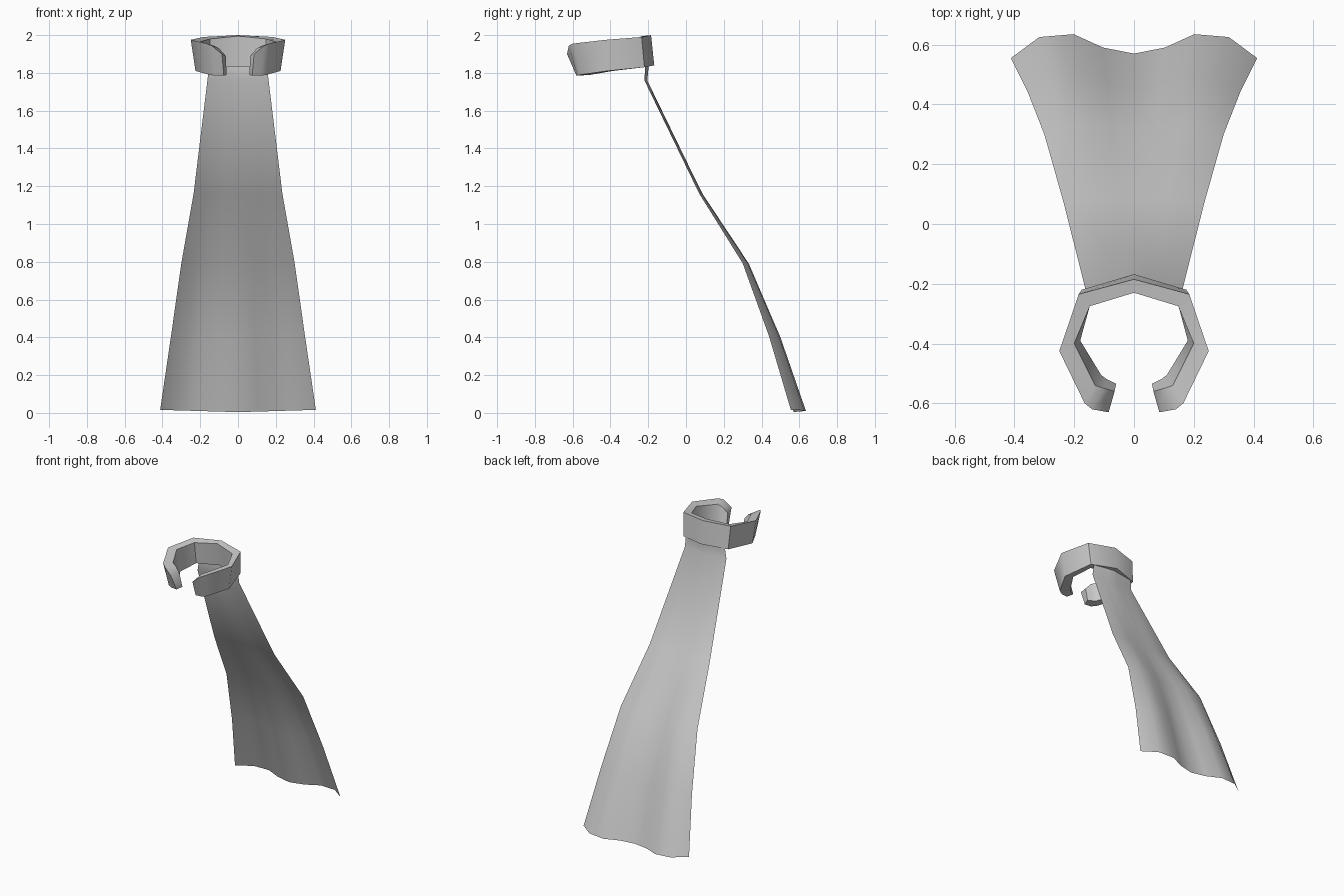
import bpy
import bmesh
from math import radians

default_cube = bpy.data.objects.get("Cube")
if default_cube:
    bpy.data.objects.remove(default_cube, do_unlink=True)


def make_material(name, colour):
    material = bpy.data.materials.new(name)
    material.use_nodes = True
    material.diffuse_color = colour
    for node in material.node_tree.nodes:
        if node.type == "BSDF_PRINCIPLED":
            node.inputs["Base Color"].default_value = colour
    return material


def mirrored_stations(half_stations):
    """Reflect a list of point rows across the centre plane."""
    reflected = [[(-x, y, z) for x, y, z in row] for row in half_stations[:0:-1]]
    return reflected + half_stations


def loft(name, stations, material, closed, smooth_angle):
    """Join neighbouring rows of points with quads, capping closed sections."""
    bm = bmesh.new()
    rows = [[bm.verts.new(point) for point in row] for row in stations]
    count = len(rows[0])
    spans = count if closed else count - 1
    for first, second in zip(rows, rows[1:]):
        for i in range(spans):
            j = (i + 1) % count
            bm.faces.new((first[i], first[j], second[j], second[i]))
    if closed:
        bm.faces.new(rows[0])
        bm.faces.new(rows[-1])
    bmesh.ops.recalc_face_normals(bm, faces=bm.faces[:])
    if not closed:
        # The sheet's normals point to the back
        if sum(face.normal.y for face in bm.faces) < 0:
            bmesh.ops.reverse_faces(bm, faces=bm.faces[:])
    mesh = bpy.data.meshes.new(name)
    bm.to_mesh(mesh)
    bm.free()
    mesh.materials.append(material)
    part = bpy.data.objects.new(name, mesh)
    bpy.context.collection.objects.link(part)
    bpy.ops.object.select_all(action="DESELECT")
    part.select_set(True)
    bpy.context.view_layer.objects.active = part
    bpy.ops.object.shade_smooth_by_angle(angle=radians(smooth_angle))
    return part


cloth = make_material("grey cloth", (0.6, 0.6, 0.6, 1))

# Collar: tilted open band; each station is outer top, outer bottom,
# inner bottom, inner top, from the back centre round to the front tip
collar_half = [
    [(0, -.185, 2), (0, -.168, 1.84), (0, -.21, 1.835), (0, -.23, 1.995)],
    [(.185, -.235, 1.99), (.175, -.22, 1.83), (.145, -.26, 1.83), (.148, -.275, 1.98)],
    [(.25, -.425, 1.975), (.225, -.42, 1.81), (.18, -.39, 1.81), (.2, -.4, 1.965)],
    [(.165, -.6, 1.955), (.15, -.56, 1.79), (.11, -.505, 1.79), (.13, -.54, 1.945)],
    [(.14, -.62, 1.945), (.12, -.575, 1.785), (.09, -.52, 1.79), (.1, -.55, 1.93)],
    [(.085, -.63, 1.9), (.075, -.58, 1.785), (.06, -.535, 1.79), (.065, -.56, 1.89)],
]
loft("collar", mirrored_stations(collar_half), cloth, True, 50)

# Cape: flaring sheet whose folds deepen toward the hem
cape_rows = [  # height, half width, edge y, fold depth, centre bow
    (1.86, .15, -.215, 0, .02),
    (1.76, .162, -.22, 0, .015),
    (1.16, .235, .07, .01, .015),
    (.79, .3, .3, .03, .005),
    (.4, .355, .44, .06, 0),
    (.01, .412, .555, .08, 0),
]
fold_columns = [(0, .19), (.25, .44), (.49, 1), (.77, .88), (1, 0)]  # across, fold
cape_half = []
for across, fold in fold_columns:
    column = []
    for height, half_width, edge, depth, bow in cape_rows:
        y = edge + depth * fold + bow * (1 - across)
        hem_lift = depth * (across - .5) * .15
        column.append((across * half_width, y, height + hem_lift))
    cape_half.append(column)
loft("cape", mirrored_stations(cape_half), cloth, False, 80)
